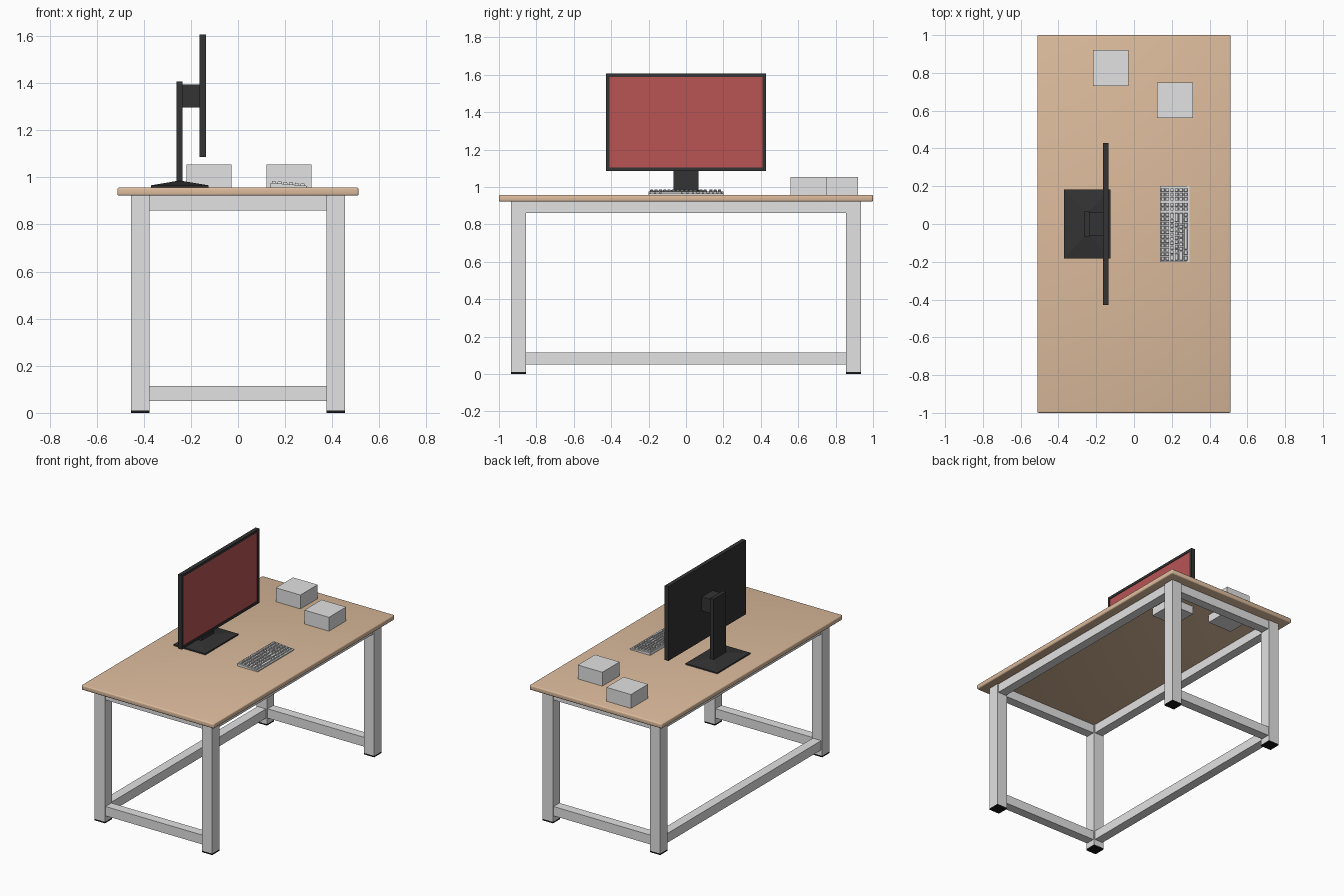
import bpy, bmesh, math

if "Cube" in bpy.data.objects:
    bpy.data.objects.remove(bpy.data.objects["Cube"])

def mat(name, r, g, b):
    m = bpy.data.materials.new(name)
    m.diffuse_color = (r, g, b, 1)
    m.use_nodes = True
    m.node_tree.nodes["Principled BSDF"].inputs["Base Color"].default_value = m.diffuse_color
    return m

GREY = mat("light grey", 0.76, 0.76, 0.76)
WOOD = mat("pale wood", 0.72, 0.50, 0.335)
DARK = mat("charcoal", 0.033, 0.033, 0.033)
RED = mat("screen red", 0.48, 0.088, 0.088)
BLACK = mat("foot black", 0.009, 0.009, 0.009)

def finish(name, bm, *mats):
    bmesh.ops.recalc_face_normals(bm, faces=bm.faces)
    me = bpy.data.meshes.new(name)
    bm.to_mesh(me)
    bm.free()
    ob = bpy.data.objects.new(name, me)
    bpy.context.collection.objects.link(ob)
    for m in mats:
        me.materials.append(m)
    return ob

def add_box(bm, x0, x1, y0, y1, z0, z1):
    vs = bmesh.ops.create_cube(bm, size=1)["verts"]
    for v in vs:
        v.co.x = x1 if v.co.x > 0 else x0
        v.co.y = y1 if v.co.y > 0 else y0
        v.co.z = z1 if v.co.z > 0 else z0
    return vs

def box(name, m, *b):
    bm = bmesh.new()
    add_box(bm, *b)
    return finish(name, bm, m)

TOP = 0.957

# Desk top with softened edges
bm = bmesh.new()
add_box(bm, -0.512, 0.512, -1, 1, 0.922, TOP)
bmesh.ops.bevel(bm, geom=bm.edges[:], offset=0.008, segments=3,
                profile=0.5, affect='EDGES')
top = finish("desk_top", bm, WOOD)
bpy.context.view_layer.objects.active = top
top.select_set(True)
bpy.ops.object.shade_smooth_by_angle(angle=math.radians(40))

# Legs and feet
for sx, nx in ((-1, "rear"), (1, "near")):
    for sy, ny in ((-1, "left"), (1, "right")):
        x, y = sx * 0.415, sy * 0.895
        b = (x - 0.04, x + 0.04, y - 0.04, y + 0.04)
        box(f"{nx}_{ny}_leg", GREY, *b, 0.01, 0.922)
        box(f"{nx}_{ny}_foot", BLACK, *b, 0, 0.01)

# Rails: four under the top, three near the floor (sitting side left open)
R = 0.0325
for level, z0, z1 in (("upper", 0.86, 0.922), ("lower", 0.05, 0.115)):
    for s, n in ((-1, "left"), (1, "right")):
        y = s * 0.895
        box(f"{level}_{n}_end_rail", GREY, -0.375, 0.375, y - R, y + R, z0, z1)
    for s, n in ((-1, "rear"), (1, "near")):
        if level == "lower" and s > 0:
            continue
        x = s * 0.415
        box(f"{level}_{n}_long_rail", GREY, x - R, x + R, -0.855, 0.855, z0, z1)

# Two boxes let into the desk top
box("storage_box_1", GREY, -0.218, -0.028, 0.73, 0.92, 0.866, 1.054)
box("storage_box_2", GREY, 0.122, 0.312, 0.56, 0.75, 0.866, 1.054)

# Monitor panel with inset screen
bm = bmesh.new()
add_box(bm, -0.163, -0.135, -0.428, 0.428, 1.086, 1.606)
bm.normal_update()
front = [f for f in bm.faces if f.normal.x > 0.9]
bmesh.ops.inset_region(bm, faces=front, thickness=0.026)
ex = bmesh.ops.extrude_face_region(bm, geom=front)
screen = [g for g in ex["geom"] if isinstance(g, bmesh.types.BMFace)][0]
bmesh.ops.delete(bm, geom=front, context='FACES_ONLY')
for v in screen.verts:
    v.co.x -= 0.004
screen.material_index = 1
finish("monitor", bm, DARK, RED)

# Monitor stand: low pyramid base, post, bracket
bm = bmesh.new()
vs = add_box(bm, -0.37, -0.125, -0.183, 0.183, TOP - 0.002, 0.966)
bm.normal_update()
up = [f for f in bm.faces if f.normal.z > 0.9]
ex = bmesh.ops.extrude_face_region(bm, geom=up)
bmesh.ops.delete(bm, geom=up, context='FACES_ONLY')
for v in ex["geom"]:
    if isinstance(v, bmesh.types.BMVert):
        v.co.x = -0.232 if v.co.x > -0.25 else -0.264
        v.co.y = math.copysign(0.07, v.co.y)
        v.co.z = 0.984
finish("stand_base", bm, DARK)
box("stand_post", DARK, -0.261, -0.235, -0.068, 0.068, 0.97, 1.407)
box("stand_bracket", DARK, -0.235, -0.163, -0.06, 0.06, 1.297, 1.394)

# Keyboard: sloped wedge body, keys laid out in rows
KX0, KX1 = 0.137, 0.293

def deck(x):
    return 0.977 - 0.013 * (x - KX0) / (KX1 - KX0)

bm = bmesh.new()
for v in add_box(bm, KX0, KX1, -0.2, 0.2, TOP - 0.002, 1):
    if v.co.z > 0.99:
        v.co.z = deck(v.co.x)
finish("keyboard_body", bm, GREY)

rows = [
    [1] * 11,
    [1] * 10 + [1],
    [1.5] + [1] * 8 + [1.5],
    [1.75] + [1] * 7 + [2.25],
    [2.25] + [1] * 6 + [2.75],
    [1.25, 1.25, 5, 1.25, 1.25, 1],
]
unit = 0.386 / 16.6
bm = bmesh.new()
for r, main in enumerate(rows):
    x0 = KX0 + 0.006 + r * 0.0243
    x1 = x0 + 0.019
    keys, pos = [], 0
    for w in main:
        keys.append((pos, w))
        pos += w
    keys += [(11.3 + i, 1) for i in range(2)]        # navigation block
    keys += [(13.6 + i, 1) for i in range(3)]        # number pad
    for p, w in keys:
        y0 = -0.193 + p * unit
        y1 = y0 + w * unit - 0.004
        for v in add_box(bm, x0, x1, y0, y1, 0, 1):
            t = v.co.z > 0.5
            v.co.z = deck(v.co.x) + (0.009 if t else -0.003)
            if t:
                v.co.x += 0.002 if v.co.x < (x0 + x1) / 2 else -0.002
                v.co.y += 0.002 if v.co.y < (y0 + y1) / 2 else -0.002
finish("keyboard_keys", bm, GREY)
